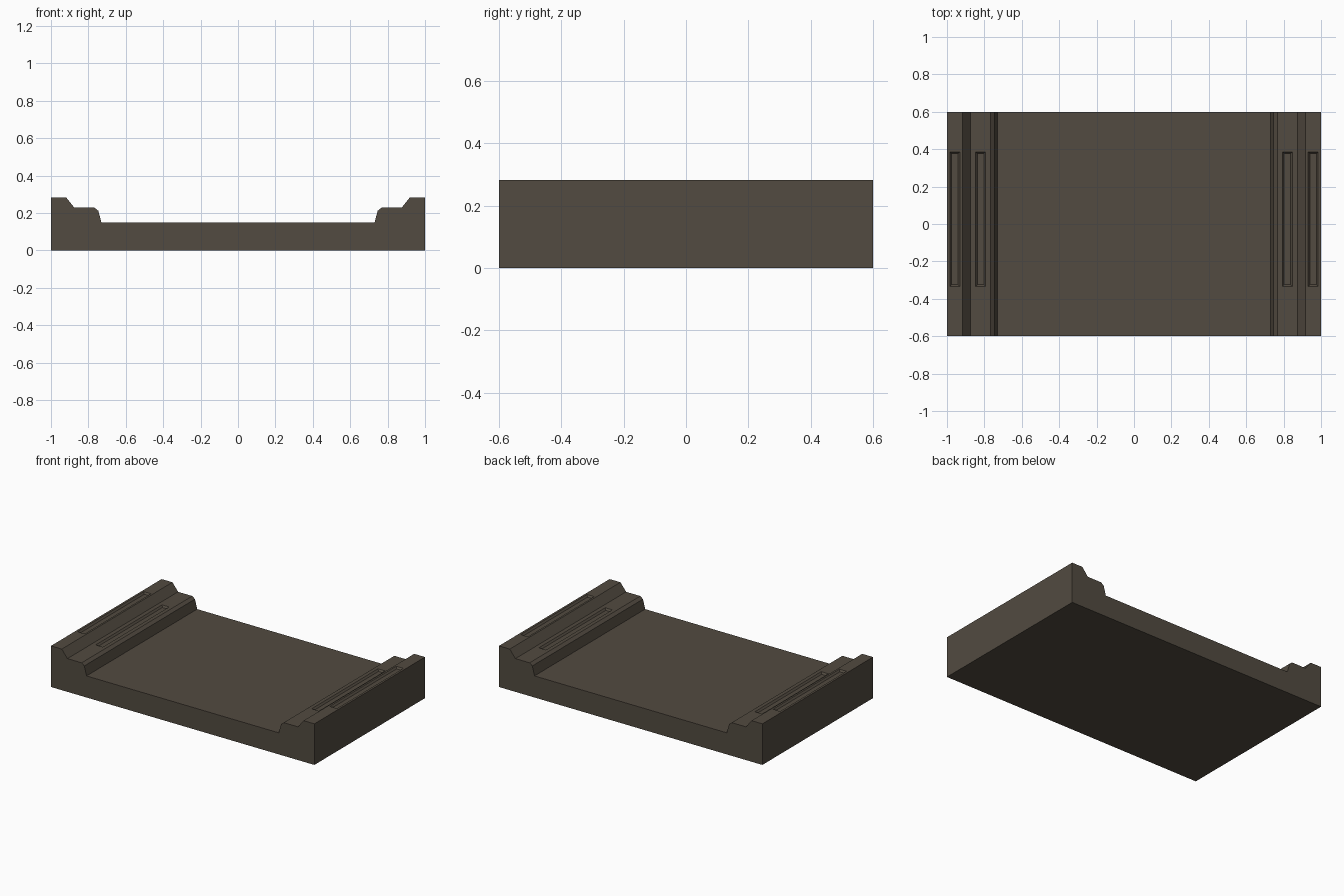
import bpy, bmesh

if "Cube" in bpy.data.objects:
    bpy.data.objects.remove(bpy.data.objects["Cube"])

mat = bpy.data.materials.new("dark_brown")
mat.diffuse_color = (0.085, 0.07, 0.052, 1)
mat.use_nodes = True
mat.node_tree.nodes["Principled BSDF"].inputs["Base Color"].default_value = mat.diffuse_color


def make_object(name, bm):
    bmesh.ops.recalc_face_normals(bm, faces=bm.faces)
    me = bpy.data.meshes.new(name)
    bm.to_mesh(me)
    bm.free()
    me.materials.append(mat)
    ob = bpy.data.objects.new(name, me)
    bpy.context.collection.objects.link(ob)
    return ob


# Stepped tray: mirrored cross-section extruded along y
half = [(0.73, 0.148), (0.747, 0.212), (0.767, 0.228), (0.875, 0.228),
        (0.918, 0.282), (1.0, 0.282), (1.0, 0.0)]
profile = half + [(-x, z) for x, z in reversed(half)]
bm = bmesh.new()
face = bm.faces.new([bm.verts.new((x, -0.6, z)) for x, z in profile])
ext = bmesh.ops.extrude_face_region(bm, geom=[face])
for v in ext["geom"]:
    if isinstance(v, bmesh.types.BMVert):
        v.co.y += 1.2
tray = make_object("stepped_tray", bm)

# Cutters for the long shallow slots in both ledges, with sloped walls
DEPTH, INSET = 0.012, 0.010
bm = bmesh.new()
for side in (-1, 1):
    for cx, z in ((0.82, 0.228), (0.958, 0.282)):
        rings = []
        for h, grow in ((-DEPTH, -INSET), (DEPTH, INSET)):
            w, l = 0.027 + grow, 0.36 + grow
            # the wall passes through the nominal outline at the ledge surface
            w, l = (w, l)
            rings.append([bm.verts.new((side * cx + sx * w, 0.026 + sy * l, z + h))
                          for sx, sy in ((-1, -1), (1, -1), (1, 1), (-1, 1))])
        bm.faces.new(rings[0])
        bm.faces.new(rings[1])
        for i in range(4):
            j = (i + 1) % 4
            bm.faces.new((rings[0][i], rings[0][j], rings[1][j], rings[1][i]))
cutter = make_object("slot_cutter", bm)
cutter.hide_render = True
cutter.hide_viewport = False
cutter.display_type = 'WIRE'

# Cut the slots into the tray
mod = tray.modifiers.new("slots", 'BOOLEAN')
mod.operation = 'DIFFERENCE'
mod.solver = 'EXACT'
mod.object = cutter
bpy.context.view_layer.objects.active = tray
bpy.ops.object.modifier_apply(modifier=mod.name)
bpy.data.objects.remove(cutter)
